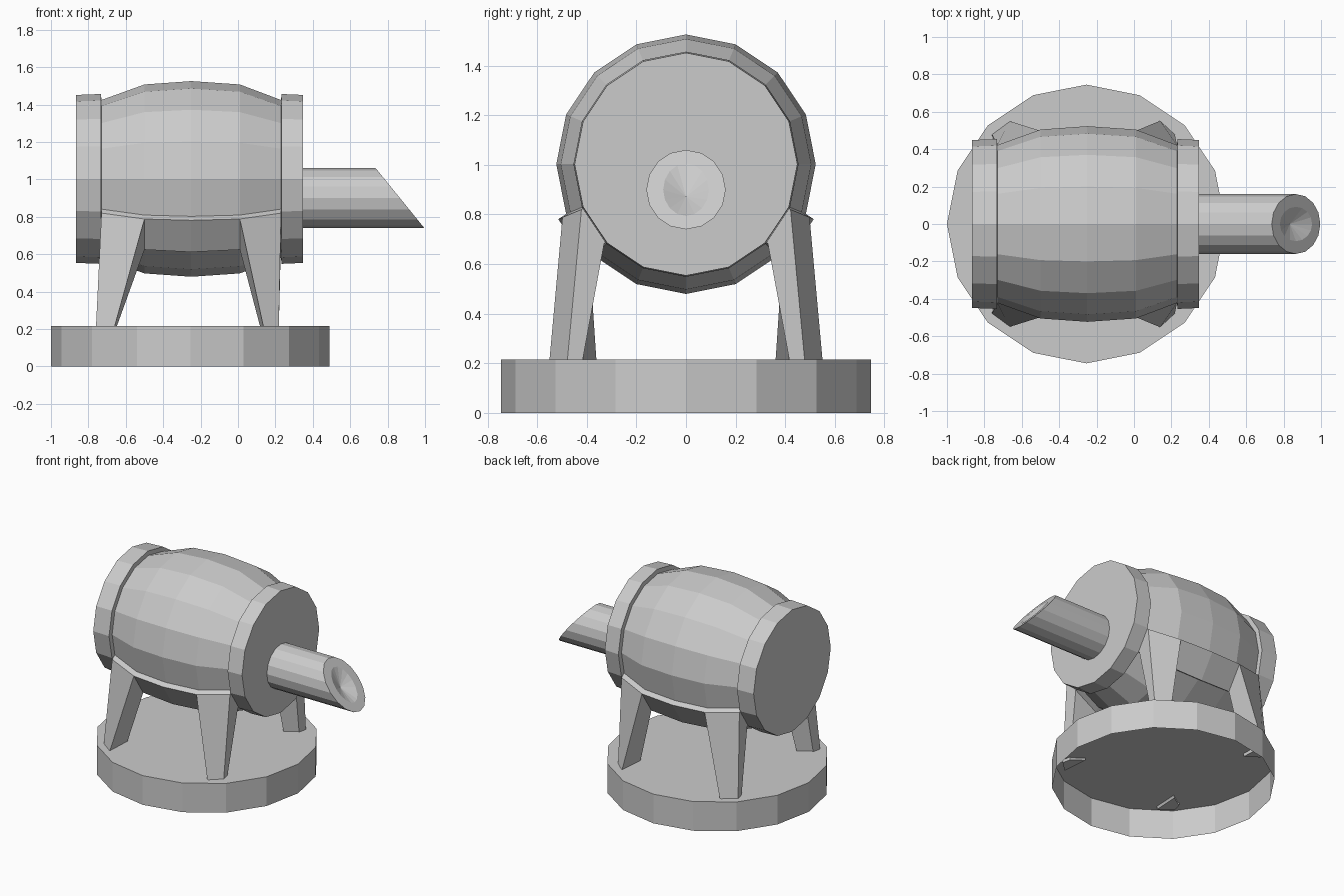
import bpy, bmesh
from math import cos, sin, radians, pi
from mathutils import Vector

if "Cube" in bpy.data.objects:
    bpy.data.objects.remove(bpy.data.objects["Cube"])

N = 16          # sides of every round part
AXIS_Z = 1.0025  # barrel axis height
SECTIONS = [(-0.73, 0.422), (-0.5, 0.505), (-0.25, 0.523), (0.01, 0.505), (0.23, 0.422)]


def finish(name, bm, fix_normals=True):
    if fix_normals:
        bmesh.ops.recalc_face_normals(bm, faces=bm.faces)
    mesh = bpy.data.meshes.new(name)
    bm.to_mesh(mesh)
    bm.free()
    ob = bpy.data.objects.new(name, mesh)
    bpy.context.collection.objects.link(ob)
    return ob


def skin(bm, a, b):
    """Quads between two closed loops of vertices."""
    for i in range(len(a)):
        k = (i + 1) % len(a)
        bm.faces.new((a[i], a[k], b[k], b[i]))


def ring(bm, fn):
    return [bm.verts.new(fn(2 * pi * i / N)) for i in range(N)]


# Base: a drum that is open underneath
bm = bmesh.new()
low, top = [ring(bm, lambda a, z=z: (-0.255 + 0.745 * cos(a), 0.745 * sin(a), z)) for z in (0, 0.215)]
skin(bm, low, top)
bm.faces.new(top)
finish("base", bm, False)

# Barrel with raised end hoops, turned around the x axis
bm = bmesh.new()
profile = [(-0.865, 0.449), (-0.733, 0.454)] + SECTIONS + [(0.233, 0.454), (0.347, 0.449)]
rings = [ring(bm, lambda a, x=x, r=r: (x, r * cos(a), AXIS_Z + r * sin(a))) for x, r in profile]
for a, b in zip(rings, rings[1:]):
    skin(bm, a, b)
bm.faces.new(rings[0])
bm.faces.new(rings[-1])
finish("barrel", bm)

# Spout: slanted tube end with a shallow conical recess
bm = bmesh.new()
SR, SZ = 0.16, 0.9
slant = 0.26 / 0.32


def spout_end(ry, rz):
    return lambda a: (0.866 - slant * rz * sin(a), ry * cos(a), SZ + rz * sin(a))


back = ring(bm, lambda a: (0.34, SR * cos(a), SZ + SR * sin(a)))
rim = ring(bm, spout_end(SR, SR))
hole = ring(bm, spout_end(0.092, 0.106))
skin(bm, back, rim)
skin(bm, rim, hole)
apex = bm.verts.new((0.833, 0, 0.872))
for i in range(N):
    bm.faces.new((hole[i], hole[(i + 1) % N], apex))
bm.faces.new(back)
finish("spout", bm)

# Cradle: a band raised from the barrel side, its end panels drawn down into legs
bm = bmesh.new()
out = Vector((0, -cos(radians(33.75)), -sin(radians(33.75)))) * 0.038


def point(x, r, deg):
    return Vector((x, -r * cos(radians(deg)), AXIS_Z - r * sin(radians(deg))))


loops = []
for x, r in SECTIONS:
    hi, lo = point(x, r, 22.5), point(x, r, 45)
    loops.append([bm.verts.new(p) for p in (hi, hi + out, lo + out, lo)])
for i, (a, b) in enumerate(zip(loops, loops[1:])):
    bm.faces.new((a[0], a[1], b[1], b[0]))
    bm.faces.new((a[2], a[3], b[3], b[2]))
    if i in (1, 2):
        bm.faces.new((a[1], a[2], b[2], b[1]))
bm.faces.new(loops[0])
bm.faces.new(loops[-1])
# foot corners: outer-end high, inner high, inner low, outer-end low
feet = {0: [(-0.76, -0.48), (-0.665, -0.55), (-0.655, -0.36), (-0.745, -0.42)],
        4: [(0.218, -0.48), (0.14, -0.552), (0.123, -0.36), (0.205, -0.42)]}
for end, corners in feet.items():
    e, m = loops[end], loops[1 if end == 0 else 3]
    foot = [bm.verts.new((x, y, 0.195)) for x, y in corners]
    skin(bm, [e[1], m[1], m[2], e[2]], foot)
    bm.faces.new(foot)
cradle = finish("cradle_legs", bm)
cradle.modifiers.new("mirror", 'MIRROR').use_axis = (False, True, False)
